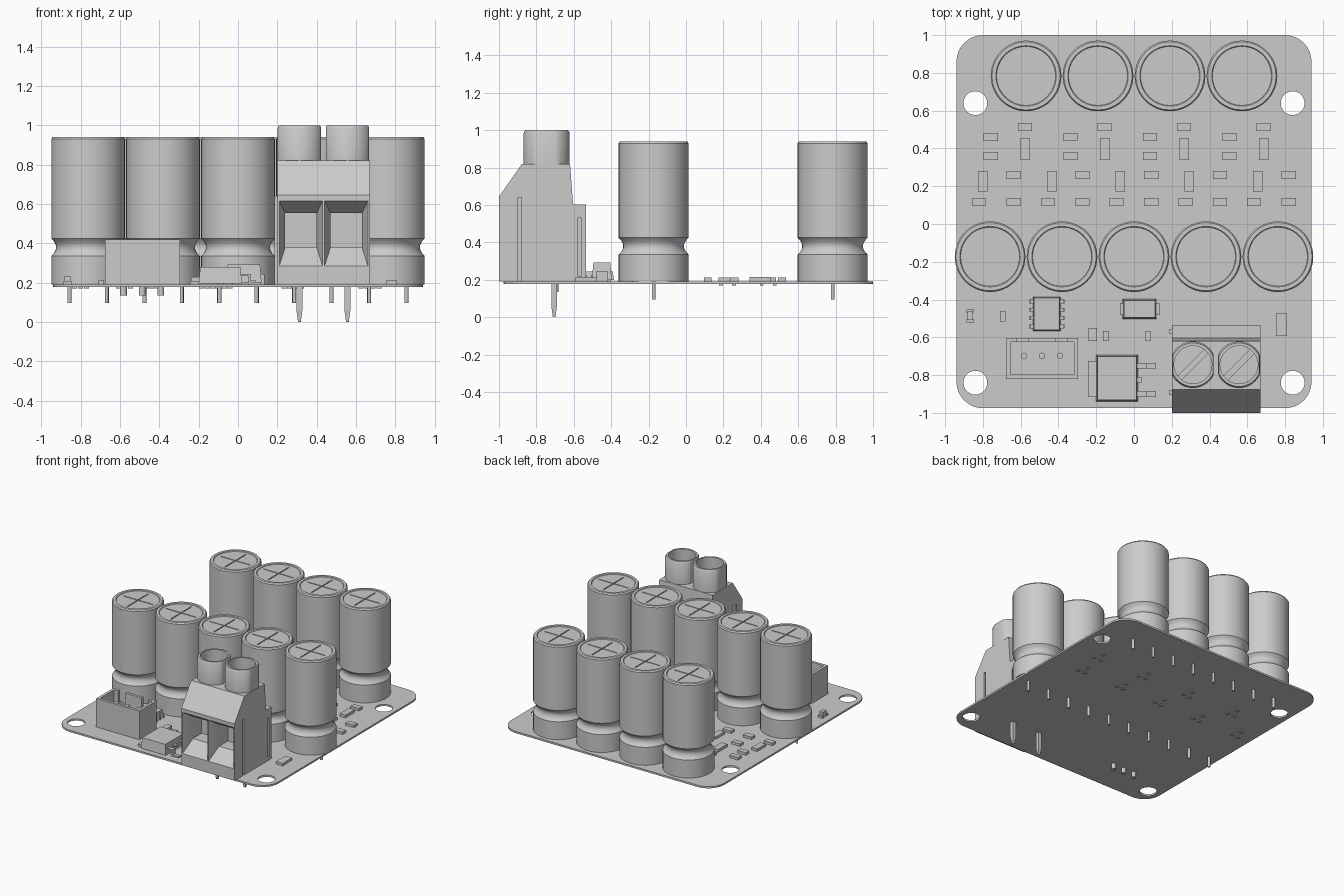
import bpy, bmesh, math
from mathutils import Vector

cube = bpy.data.objects.get("Cube")
if cube:
    bpy.data.objects.remove(cube)

grey = bpy.data.materials.new("plain grey")
grey.use_nodes = True
grey.diffuse_color = (0.6, 0.6, 0.6, 1)
grey.node_tree.nodes["Principled BSDF"].inputs["Base Color"].default_value = (0.6, 0.6, 0.6, 1)

BOTTOM, TOP = 0.178, 0.192   # board faces


def shade(bm):
    for f in bm.faces:
        f.smooth = True
    for e in bm.edges:
        e.smooth = len(e.link_faces) == 2 and e.calc_face_angle(0) < 0.5


def finish(name, bm):
    bmesh.ops.recalc_face_normals(bm, faces=bm.faces)
    shade(bm)
    mesh = bpy.data.meshes.new(name)
    bm.to_mesh(mesh)
    bm.free()
    mesh.materials.append(grey)
    obj = bpy.data.objects.new(name, mesh)
    bpy.context.collection.objects.link(obj)
    return obj


def hull(name, points):
    bm = bmesh.new()
    for p in points:
        bm.verts.new(p)
    bmesh.ops.convex_hull(bm, input=bm.verts)
    bmesh.ops.dissolve_limit(bm, angle_limit=0.01, verts=bm.verts, edges=bm.edges)
    return finish(name, bm)


def box(name, x, y, z, taper=0.0):
    t = taper
    return hull(name, [(a, b, z[0]) for a in x for b in y] +
                [(a, b, z[1]) for a in (x[0] + t, x[1] - t) for b in (y[0] + t, y[1] - t)])


def block(name, cx, cy, w, d, z0, z1, taper=0.0):
    return box(name, (cx - w / 2, cx + w / 2), (cy - d / 2, cy + d / 2), (z0, z1), taper)


def ring(cx, cy, z, r, n=32, limit=9):
    pts = []
    for i in range(n):
        a = 2 * math.pi * i / n
        pts.append((cx + max(-limit, min(limit, r * math.cos(a))), cy + r * math.sin(a), z))
    return pts


def rod(name, cx, cy, z0, z1, r, n=32):
    return hull(name, ring(cx, cy, z0, r, n) + ring(cx, cy, z1, r, n))


def extrude(name, outline, step):
    bm = bmesh.new()
    face = bm.faces.new([bm.verts.new(p) for p in outline])
    new = bmesh.ops.extrude_face_region(bm, geom=[face])["geom"]
    bmesh.ops.translate(bm, vec=step, verts=[v for v in new if isinstance(v, bmesh.types.BMVert)])
    return finish(name, bm)


def lathe(name, profile, steps=48):
    bm = bmesh.new()
    vs = [bm.verts.new((r, 0, z)) for r, z in profile]
    es = [bm.edges.new(p) for p in zip(vs, vs[1:])]
    bmesh.ops.spin(bm, geom=vs + es, cent=(0, 0, 0), axis=(0, 0, 1), angle=2 * math.pi, steps=steps)
    bmesh.ops.remove_doubles(bm, verts=bm.verts, dist=1e-5)
    return finish(name, bm)


def cut(obj, cutters):
    for c in cutters:
        mod = obj.modifiers.new("cut", 'BOOLEAN')
        mod.operation, mod.solver, mod.object = 'DIFFERENCE', 'EXACT', c
    bpy.context.view_layer.update()
    deps = bpy.context.evaluated_depsgraph_get()
    mesh = bpy.data.meshes.new_from_object(obj.evaluated_get(deps))
    obj.modifiers.clear()
    bm = bmesh.new()
    bm.from_mesh(mesh)
    shade(bm)
    bm.to_mesh(mesh)
    bm.free()
    obj.data = mesh
    for c in cutters:
        bpy.data.objects.remove(c)
    return obj


# Circuit board with rounded corners and mounting holes
corners = [(sx * 0.8, y, z) for sx in (-1, 1) for y in (-0.835, 0.86) for z in (BOTTOM, TOP)]
board = hull("circuit_board", [p for c in corners for p in ring(*c, 0.14)])
cut(board, [rod("hole", x, y, 0.1, 0.3, 0.063) for x in (-0.84, 0.84) for y in (-0.84, 0.64)])

# Capacitor cans: grooved neck, rolled rim and cross vent on top
R = 0.187
can = lathe("capacitor", [(0, TOP), (R, TOP), (R, 0.335), (0.173, 0.35), (0.163, 0.37), (0.163, 0.39),
                          (0.173, 0.41), (R, 0.425), (R, 0.93), (0.18, 0.94), (0.16, 0.94),
                          (0.156, 0.934), (0, 0.934)])
cut(can, [block("slit_a", 0, 0, 0.26, 0.008, 0.928, 1), block("slit_b", 0, 0, 0.008, 0.26, 0.928, 1)])
spots = [(0.381 * i, -0.173) for i in range(-2, 3)] + [(0.381 * (i - 1.5), 0.784) for i in range(4)]
for i, (x, y) in enumerate(spots):
    obj = can if i == 0 else can.copy()
    if i:
        bpy.context.collection.objects.link(obj)
    obj.location = (x, y, 0)
    for s in (-1, 1):
        rod("capacitor_pin", x + s * 0.095, y, 0.096, TOP, 0.01, 12)

# Screw terminal housing
X0, X1 = 0.2, 0.67
side = [(-1, TOP), (-1, 0.645), (-0.877, 0.82), (-0.62, 0.82), (-0.604, 0.604), (-0.535, 0.604), (-0.535, TOP)]
housing = extrude("terminal_housing", [(X0, y, z) for y, z in side], (X1 - X0, 0, 0))
cutters = [box("slot", (X1 - 0.015, 1), (-0.9, -0.88), (0.1, 0.64)),
           box("slot", (X1 - 0.015, 1), (-0.58, -0.56), (0.22, 0.53))]
for x in (0.32, 0.55):
    # Wire entry: a funnel leading into a straight pocket
    mouth = [(x + s * 0.11, -1.001, z) for s in (-1, 1) for z in (0.285, 0.615)]
    throat = [(x + s * 0.08, -0.91, z) for s in (-1, 1) for z in (0.38, 0.555)]
    cutters += [hull("funnel", mouth + throat),
                box("pocket", (x - 0.08, x + 0.08), (-0.915, -0.8), (0.38, 0.555))]
cut(housing, cutters)
box("terminal_rib_front", (0.185, X0), (-0.905, -0.88), (TOP, 0.64))
box("terminal_rib_back", (0.185, X0), (-0.58, -0.555), (TOP, 0.53))

# Screw towers and solder pins
for x in (0.312, 0.556):
    y = -0.745
    tower = hull("screw_tower", ring(x, y, 0.82, 0.123, 48, 0.11) + ring(x, y, 0.985, 0.123, 48, 0.11)
                 + ring(x, y, 1.0, 0.115, 48, 0.106))
    groove = [(x + s * 0.07 + t * 0.01, y + s * 0.07 - t * 0.01, z)
              for s in (-1, 1) for t in (-1, 1) for z in (0.83, 0.9)]
    cut(tower, [rod("bore", x, y, 0.845, 1.1, 0.1, 48), hull("screw_slot", groove)])
    hull("terminal_pin", [(x + a * w, -0.705 + b * w, z) for a in (-1, 1) for b in (-1, 1)
                          for w, z in ((0.015, TOP), (0.015, 0.06), (0.007, 0))])

# Open-topped three-pin header
shell = box("header_shell", (-0.677, -0.296), (-0.82, -0.603), (TOP, 0.42))
cut(shell, [box("cavity", (-0.655, -0.318), (-0.798, -0.625), (0.23, 0.5)),
            box("notch", (-0.62, -0.56), (-0.64, -0.59), (0.33, 0.5)),
            box("notch", (-0.413, -0.353), (-0.64, -0.59), (0.33, 0.5))])
for x in (-0.582, -0.487, -0.392):
    rod("header_pin", x, -0.698, 0.135, 0.37, 0.017, 16)


def lead(x0, x1, y, w, rise):
    # Gull-wing lead running from the body at x0 to the foot tip at x1
    mid = (x0 + x1) / 2
    t = 0.008 if x1 > x0 else -0.008
    outline = [(x0, rise), (mid + t, rise), (mid + t, TOP + 0.012), (x1, TOP + 0.012), (x1, TOP),
               (mid - t, TOP), (mid - t, rise - 0.012), (x0, rise - 0.012)]
    extrude("lead", [(a, y - w / 2, z) for a, z in outline], (0, w, 0))


# Power transistor with tab
box("transistor_body", (-0.2, 0.02), (-0.94, -0.693), (0.197, 0.28), 0.008)
box("transistor_tab", (-0.243, -0.1), (-0.915, -0.725), (TOP, 0.21))
for y in (-0.75, -0.9):
    lead(0.0, 0.116, y, 0.03, 0.245)
box("transistor_stub", (0.0, 0.04), (-0.84, -0.81), (0.233, 0.245))

# Rectifier diode
box("diode_body", (-0.06, 0.12), (-0.503, -0.397), (0.2, 0.293), 0.008)
for s in (-1, 1):
    block("diode_lead", 0.03 + s * 0.08, -0.45, 0.05, 0.065, TOP, 0.245)

# Eight-lead chip
box("chip_body", (-0.534, -0.39), (-0.566, -0.386), (0.2, 0.245), 0.005)
for y in (-0.41, -0.454, -0.498, -0.542):
    for s in (-1, 1):
        lead(-0.462 + s * 0.065, -0.462 + s * 0.095, y, 0.02, 0.225)

# Loose surface-mount parts in the front area
block("indicator_light", -0.867, -0.487, 0.03, 0.045, TOP, 0.235)
for s in (-1, 1):
    block("light_pad", -0.867, -0.487 + s * 0.026, 0.042, 0.016, TOP, 0.21)
block("small_capacitor", -0.218, -0.585, 0.044, 0.07, TOP, 0.23)
for x, y in ((-0.695, -0.488), (-0.148, -0.593), (0.075, -0.593)):
    block("resistor", x, y, 0.03, 0.055, TOP, 0.215)
block("large_resistor", 0.78, -0.534, 0.058, 0.118, TOP, 0.212)

# Repeating resistor and transistor rows between the capacitors
PITCH = 0.364


def underside(x, y):
    for dx, dy in ((-0.03, -0.035), (0.03, -0.035), (0, 0.035)):
        block("underside_pad", x + dx, y + dy, 0.026, 0.02, 0.171, BOTTOM)


for i in range(4):
    x = -0.577 + 0.421 * i
    block("resistor", x, 0.513, 0.075, 0.042, TOP, 0.212)
    for y in (0.46, 0.36):
        block("resistor", x - 0.181, y, 0.075, 0.042, TOP, 0.212)
    block("signal_diode", x, 0.397, 0.05, 0.115, TOP, 0.215)
    underside(x, 0.44)
for i in range(5):
    x = -0.8 + PITCH * i
    block("signal_diode", x, 0.227, 0.05, 0.108, TOP, 0.212)
    block("resistor", x + 0.163, 0.26, 0.075, 0.042, TOP, 0.212)
    for dx in (-0.02, 0.163):
        block("resistor", x + dx, 0.116, 0.075, 0.042, TOP, 0.212)
    underside(x, 0.222)
